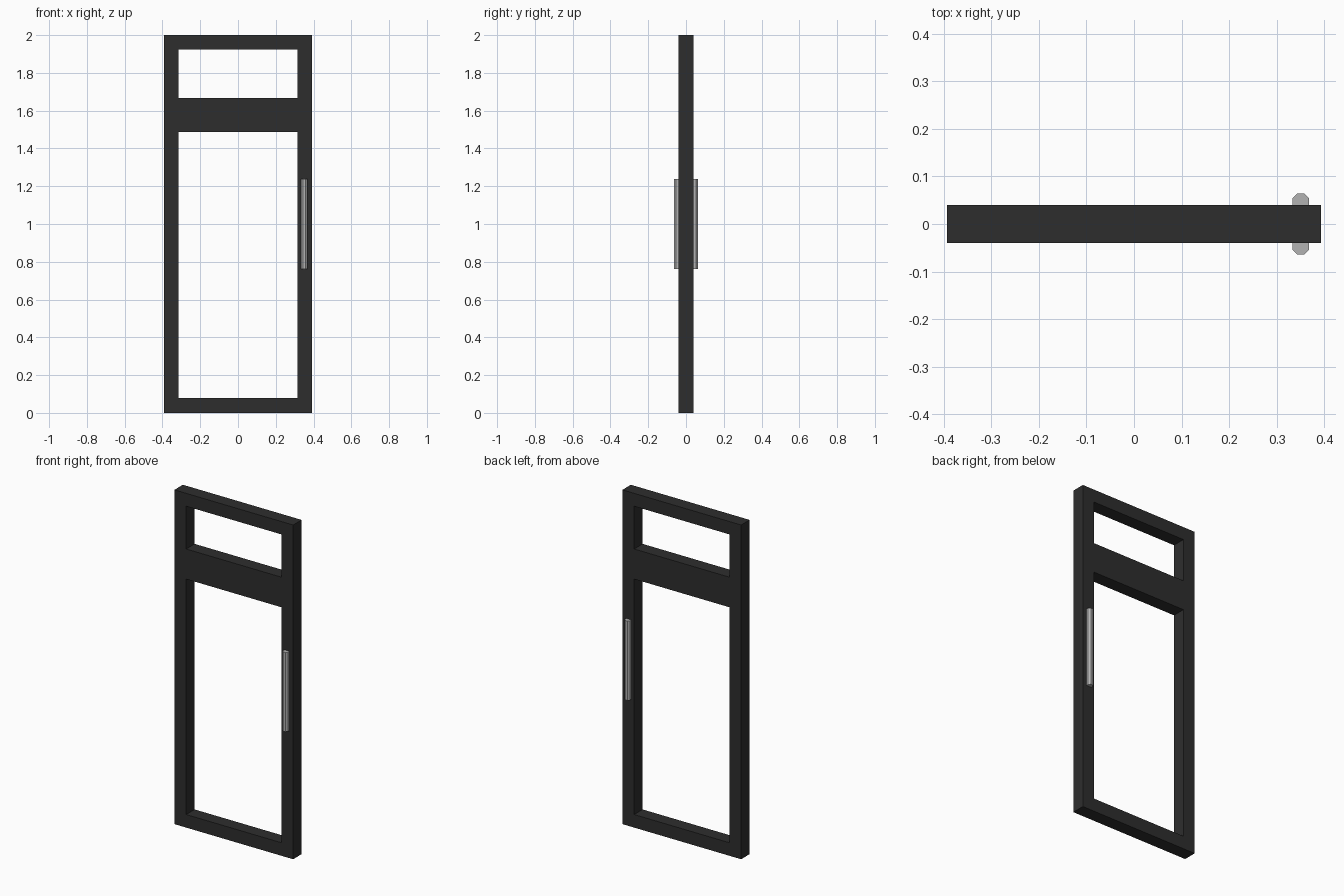
import bpy, bmesh, math

if "Cube" in bpy.data.objects:
    bpy.data.objects.remove(bpy.data.objects["Cube"])


def material(name, value):
    m = bpy.data.materials.new(name)
    m.diffuse_color = (value, value, value, 1)
    m.use_nodes = True
    m.node_tree.nodes["Principled BSDF"].inputs["Base Color"].default_value = m.diffuse_color
    return m


dark = material("dark_frame", 0.027)
metal = material("grey_metal", 0.45)

# Door leaf: one clean slab with two openings, built as a grid of cells
W, D, IN = 0.393, 0.04, 0.315
xs = [-W, -IN, IN, W]
zs = [0, 0.078, 1.487, 1.667, 1.923, 2.0]
openings = {(1, 1), (1, 3)}

bm = bmesh.new()
v = {(i, k): bm.verts.new((x, -D, z)) for i, x in enumerate(xs) for k, z in enumerate(zs)}
for i in range(len(xs) - 1):
    for k in range(len(zs) - 1):
        if (i, k) not in openings:
            bm.faces.new((v[i, k], v[i + 1, k], v[i + 1, k + 1], v[i, k + 1]))
# Extrude the flat front through the door thickness
ext = bmesh.ops.extrude_face_region(bm, geom=bm.faces[:], use_keep_orig=True)
new_verts = [g for g in ext["geom"] if isinstance(g, bmesh.types.BMVert)]
bmesh.ops.translate(bm, verts=new_verts, vec=(0, 2 * D, 0))
bmesh.ops.recalc_face_normals(bm, faces=bm.faces[:])
mesh = bpy.data.meshes.new("door_frame")
bm.to_mesh(mesh)
bm.free()
mesh.materials.append(dark)
bpy.context.collection.objects.link(bpy.data.objects.new("door_frame", mesh))

# Eight-sided pull bars, half sunk into each face of the right stile
apothem = 0.0175
for side, name in ((-1, "front_handle"), (1, "back_handle")):
    bpy.ops.mesh.primitive_cylinder_add(
        vertices=8, radius=apothem / math.cos(math.pi / 8), depth=0.475,
        location=(0.351, side * 0.047, 1.0), rotation=(0, 0, math.pi / 8))
    bar = bpy.context.object
    bar.name = name
    bar.data.materials.append(metal)
